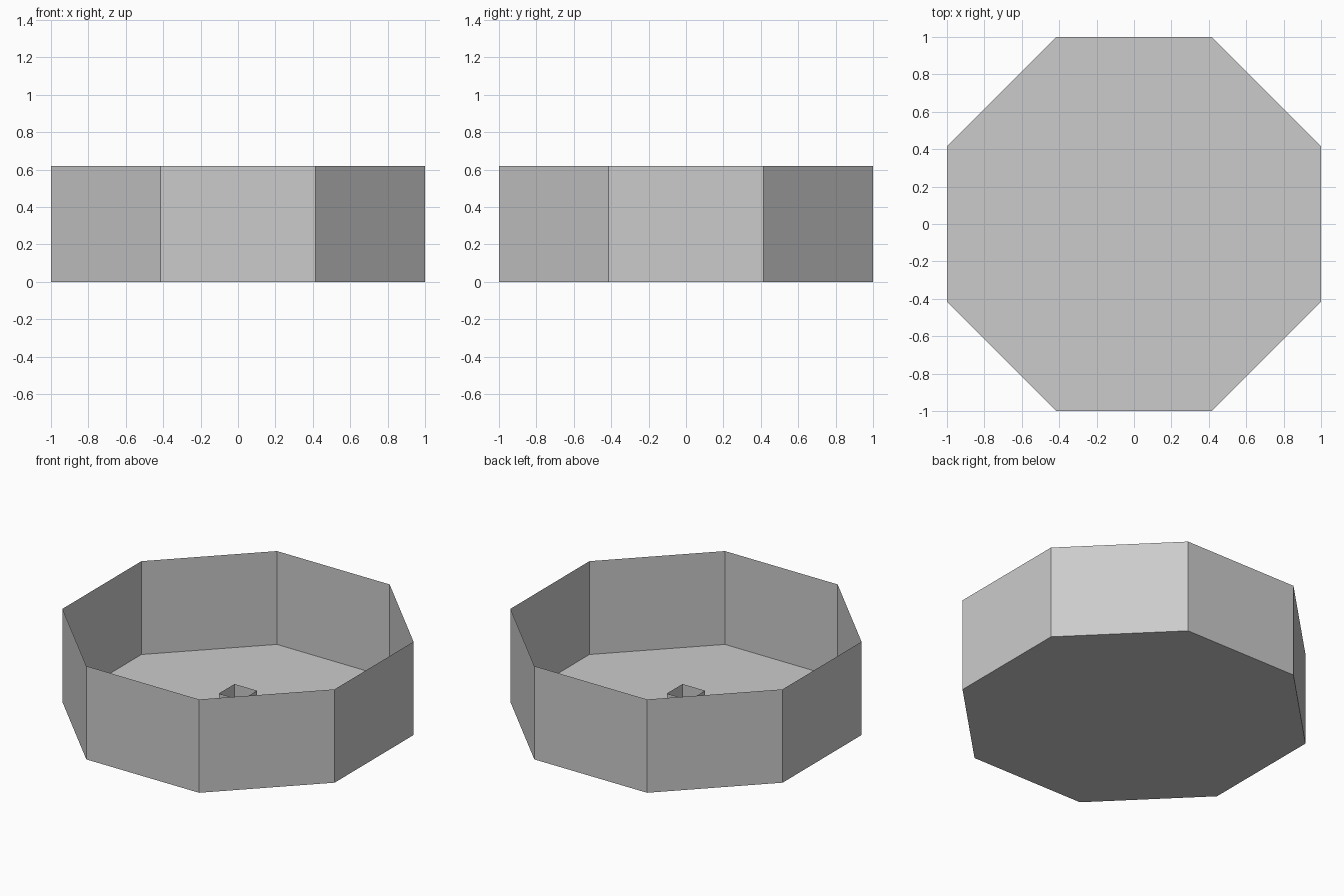
import bpy, bmesh, math

if "Cube" in bpy.data.objects:
    bpy.data.objects.remove(bpy.data.objects["Cube"])

grey = bpy.data.materials.new("plain grey")
grey.diffuse_color = (0.6, 0.6, 0.6, 1)
grey.use_nodes = True
grey.node_tree.nodes["Principled BSDF"].inputs["Base Color"].default_value = grey.diffuse_color


def prism_shell(name, sides, apothem, height, floor):
    """Open-topped thin-walled prism with flat sides facing the axes."""
    radius = apothem / math.cos(math.pi / sides)
    bm = bmesh.new()
    rings = [[bm.verts.new((radius * math.cos(a), radius * math.sin(a), z))
              for a in ((2 * i + 1) * math.pi / sides for i in range(sides))]
             for z in (0, height)]
    low, high = rings
    for i in range(sides):
        j = (i + 1) % sides
        bm.faces.new((low[i], low[j], high[j], high[i]))
    if floor:
        bm.faces.new(low[::-1])
    mesh = bpy.data.meshes.new(name)
    bm.to_mesh(mesh)
    bm.free()
    mesh.materials.append(grey)
    obj = bpy.data.objects.new(name, mesh)
    bpy.context.collection.objects.link(obj)
    return obj


# Octagonal basin with its floor
prism_shell("basin", 8, 1.0, 0.62, True)
# Small square open tube standing in the middle of the floor
prism_shell("centre_tube", 4, 0.083, 0.176, False)
